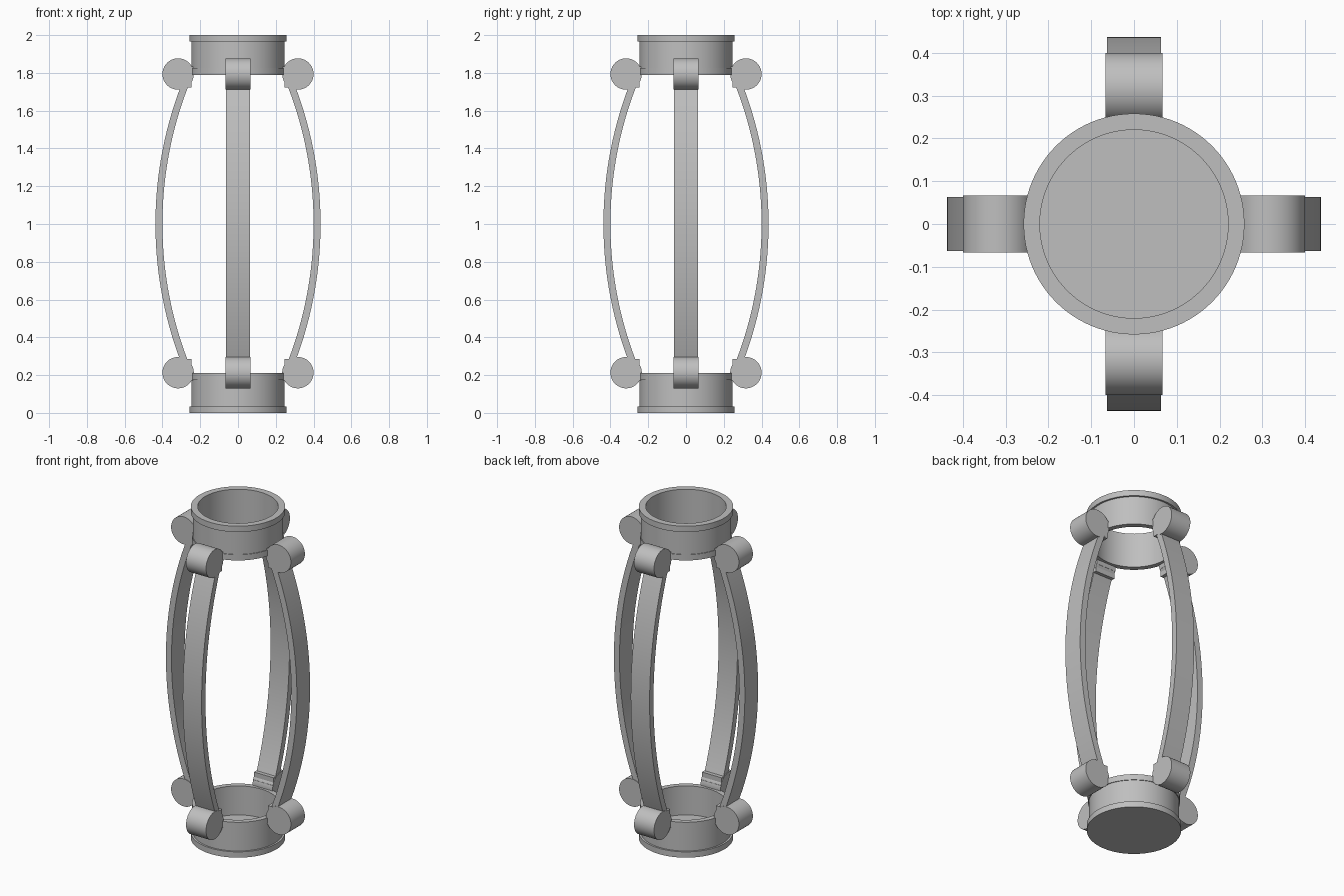
import bpy, bmesh, math
from mathutils import Matrix, Vector

cube = bpy.data.objects.get("Cube")
if cube:
    bpy.data.objects.remove(cube)

GREY = (0.52, 0.52, 0.52, 1)
grey = bpy.data.materials.new("plain grey")
grey.use_nodes = True
grey.diffuse_color = GREY
grey.node_tree.nodes["Principled BSDF"].inputs["Base Color"].default_value = GREY


def finish(name, bm):
    bmesh.ops.remove_doubles(bm, verts=bm.verts, dist=0.0001)
    bmesh.ops.recalc_face_normals(bm, faces=bm.faces)
    mesh = bpy.data.meshes.new(name)
    bm.to_mesh(mesh)
    bm.free()
    mesh.materials.append(grey)
    obj = bpy.data.objects.new(name, mesh)
    bpy.context.collection.objects.link(obj)
    bpy.ops.object.select_all(action="DESELECT")
    obj.select_set(True)
    bpy.context.view_layer.objects.active = obj
    bpy.ops.object.shade_smooth_by_angle(angle=math.radians(30))
    return obj


def lathe(name, profile, closed):
    """Turn an (r, z) outline about the z axis."""
    bm = bmesh.new()
    verts = [bm.verts.new((r, 0, z)) for r, z in profile]
    edges = [bm.edges.new(pair) for pair in zip(verts, verts[1:])]
    if closed:
        edges.append(bm.edges.new((verts[-1], verts[0])))
    bmesh.ops.spin(bm, geom=verts + edges, cent=(0, 0, 0), axis=(0, 0, 1),
                   angle=math.tau, steps=96, use_duplicate=False)
    return finish(name, bm)


def slab(bm, outline, width, turn):
    """Extrude an (r, z) outline sideways and turn it about the z axis."""
    face = bm.faces.new([bm.verts.new((r, -width / 2, z)) for r, z in outline])
    ext = bmesh.ops.extrude_face_region(bm, geom=[face], use_keep_orig=True)
    moved = [v for v in ext["geom"] if isinstance(v, bmesh.types.BMVert)]
    bmesh.ops.translate(bm, verts=moved, vec=Vector((0, width, 0)))
    bmesh.ops.rotate(bm, verts=list(face.verts) + moved, cent=(0, 0, 0),
                     matrix=Matrix.Rotation(turn, 3, "Z"))


# Collars: open ring on top, closed cup at the bottom
INNER, BODY, BAND, FLANGE = 0.22, 0.247, 0.251, 0.258
lathe("top_collar", [(INNER, 1.79), (BAND, 1.79), (BAND, 1.825), (BODY, 1.825),
                     (BODY, 1.965), (FLANGE, 1.965), (FLANGE, 2), (INNER, 2)], True)
lathe("bottom_cup", [(0, 0), (FLANGE, 0), (FLANGE, 0.035), (BODY, 0.035),
                     (BODY, 0.175), (BAND, 0.175), (BAND, 0.21), (INNER, 0.21),
                     (INNER, 0.035), (0, 0.035)], False)

# Bowed arm outline: two concentric arcs
R, THICK, REACH = 2.05, 0.037, 0.437
half = math.asin(0.75 / R)
angles = [half * (i / 20 - 1) for i in range(41)]


def arc(radius, sweep):
    return [(REACH - R + radius * math.cos(a), 1 + radius * math.sin(a)) for a in sweep]


arm = arc(R, angles) + arc(R - THICK, reversed(angles))

# Round hinge barrel and the stop block behind it
barrel = [(0.317 + 0.083 * math.cos(math.tau * i / 64),
           1.794 + 0.083 * math.sin(math.tau * i / 64)) for i in range(64)]
block = [(0.246, 1.722), (0.3, 1.722), (0.3, 1.835), (0.238, 1.835), (0.238, 1.765), (0.246, 1.765)]


def flip(outline):
    return [(r, 2.007 - z) for r, z in outline]


for i, side in enumerate(("left", "back", "right", "front")):
    turn = i * math.pi / 2
    bm = bmesh.new()
    slab(bm, arm, 0.126, turn)
    finish(side + "_arm", bm)
    for level, shape in (("upper", lambda o: o), ("lower", flip)):
        bm = bmesh.new()
        slab(bm, shape(barrel), 0.133, turn)
        finish(f"{side}_{level}_hinge", bm)
        bm = bmesh.new()
        slab(bm, shape(block), 0.132, turn)
        finish(f"{side}_{level}_stop", bm)
